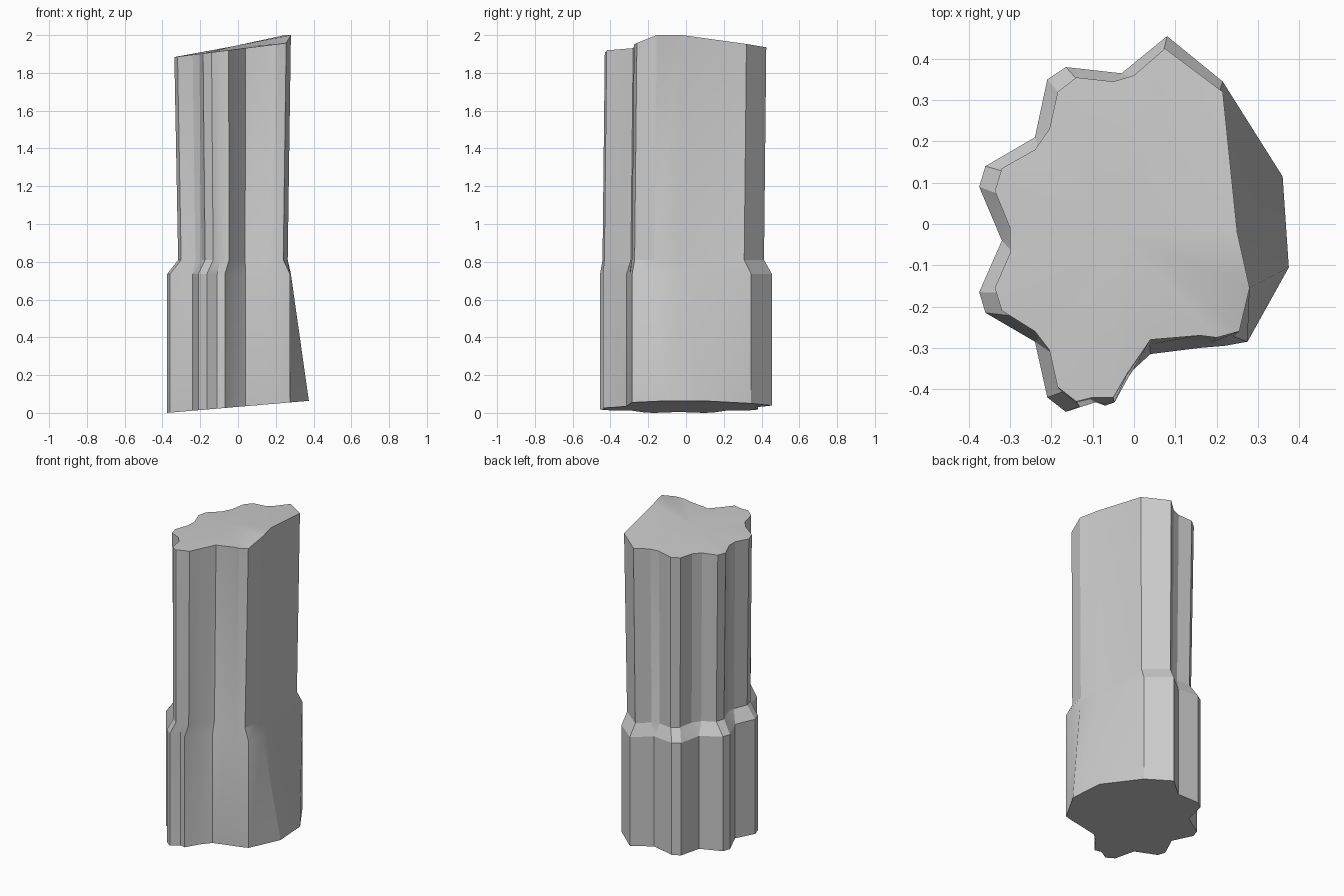
import bpy, bmesh, math

if "Cube" in bpy.data.objects:
    bpy.data.objects.remove(bpy.data.objects["Cube"])

# Flute columns: base outline x, y and broken-top outline x, y
COLS = [
    (.08, .455, .075, .425), (-.03, .365, 0, .36), (-.03, .365, -.05, .345),
    (-.165, .38, -.14, .355), (-.21, .35, -.185, .32), (-.24, .21, -.205, .23),
    (-.24, .21, -.24, .18), (-.36, .14, -.32, .135), (-.375, .09, -.337, .08),
    (-.32, -.04, -.30, -.01), (-.32, -.04, -.30, -.07),
    (-.375, -.165, -.337, -.155), (-.36, -.215, -.32, -.21),
    (-.24, -.285, -.24, -.26), (-.24, -.285, -.205, -.305),
    (-.21, -.42, -.185, -.395), (-.165, -.455, -.14, -.43),
    (-.11, -.425, -.10, -.42), (-.07, -.44, -.05, -.42),
    (-.015, -.365, -.015, -.36), (.04, -.315, .04, -.28),
    (.16, -.30, .16, -.27), (.22, -.295, .2, -.275),
    (.275, -.285, .255, -.26), (.375, -.105, .28, -.155),
    (.36, .115, .25, -.02), (.215, .345, .215, .32)]


def bottom_z(x):
    return .032 + .085 * x


def top_z(x, y):
    # Tilted break, with a raised lip on the right side
    return 2.0 if x > .24 and y > -.2 else 1.926 + .125 * x


def loft(name, rings, centres):
    bm = bmesh.new()
    loops = [[bm.verts.new(p) for p in ring] for ring in rings]
    n = len(rings[0])
    for a, b in zip(loops, loops[1:]):
        for i in range(n):
            j = (i + 1) % n
            bm.faces.new((a[i], a[j], b[j], b[i]))
    # Broken end faces fan out from a centre point
    for loop, c in ((loops[0], centres[0]), (loops[-1], centres[1])):
        v = bm.verts.new(c)
        for i in range(n):
            bm.faces.new((loop[i], loop[(i + 1) % n], v))
    bmesh.ops.remove_doubles(bm, verts=bm.verts, dist=.0005)
    bmesh.ops.recalc_face_normals(bm, faces=bm.faces)
    mesh = bpy.data.meshes.new(name)
    bm.to_mesh(mesh)
    bm.free()
    obj = bpy.data.objects.new(name, mesh)
    bpy.context.collection.objects.link(obj)
    bpy.context.view_layer.objects.active = obj
    obj.select_set(True)
    bpy.ops.object.shade_smooth_by_angle(angle=math.radians(20))
    return obj


# Base block, bevelled shoulder and fluted shaft; the right side is sheared off
base = [(bx, by, bottom_z(bx)) for bx, by, tx, ty in COLS]
shoulder = [(tx if bx > .3 else bx, ty if bx > .3 else by, .735)
            for bx, by, tx, ty in COLS]
shaft_foot = [(tx * .94, ty - .012, .81) for bx, by, tx, ty in COLS]
shaft_top = [(tx, ty, top_z(tx, ty)) for bx, by, tx, ty in COLS]
loft("broken_column", [base, shoulder, shaft_foot, shaft_top],
     [(0, 0, bottom_z(0)), (-.03, -.02, 1.94)])
